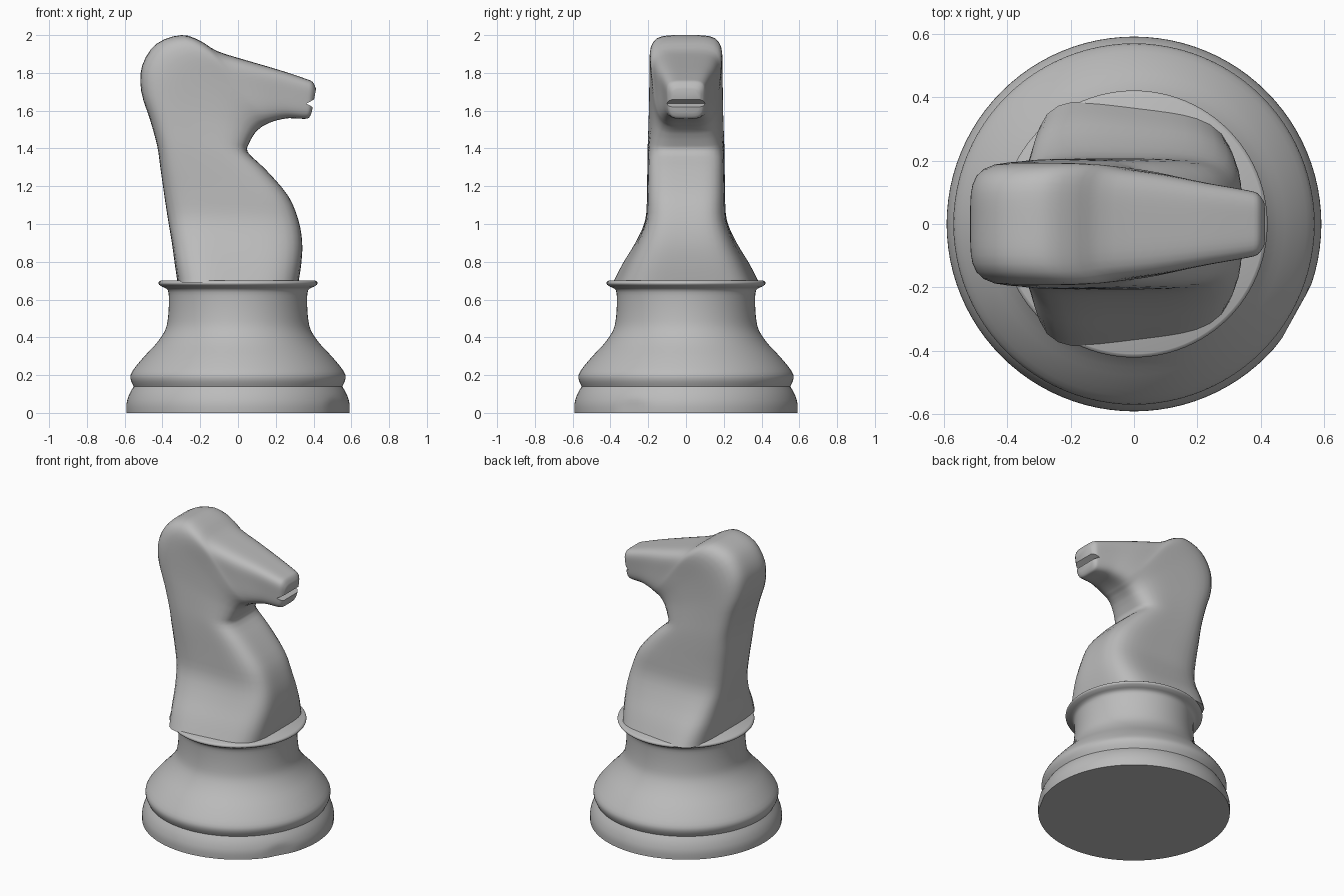
import bpy
import bmesh
from math import sin, cos, pi, radians
from mathutils import Vector

cube = bpy.data.objects.get("Cube")
if cube:
    bpy.data.objects.remove(cube, do_unlink=True)

# Single stone-grey material
grey = bpy.data.materials.new("stone grey")
grey.use_nodes = True
colour = (0.5, 0.5, 0.5, 1)
grey.diffuse_color = colour
for node in grey.node_tree.nodes:
    if node.type == 'BSDF_PRINCIPLED':
        node.inputs["Base Color"].default_value = colour


def spline(points, steps):
    """Smooth curve through tuples of any length."""
    result = []
    last = len(points) - 1
    for i in range(last):
        quad = [points[max(0, min(last, i + k))] for k in (-1, 0, 1, 2)]
        for s in range(steps):
            t = s / steps
            result.append(tuple(
                b + 0.5 * t * (c - a + t * (2 * a - 5 * b + 4 * c - d
                               + t * (3 * (b - c) + d - a)))
                for a, b, c, d in zip(*quad)))
    return result + [points[-1]]


def loft(bm, rings):
    """Skin closed rings of coordinates and cap both ends."""
    loops = [[bm.verts.new(co) for co in ring] for ring in rings]
    for low, high in zip(loops, loops[1:]):
        for i in range(len(low)):
            j = (i + 1) % len(low)
            bm.faces.new((low[i], low[j], high[j], high[i]))
    bm.faces.new(loops[0])
    bm.faces.new(loops[-1])


def make_object(name, bm):
    bmesh.ops.recalc_face_normals(bm, faces=bm.faces)
    mesh = bpy.data.meshes.new(name)
    bm.to_mesh(mesh)
    bm.free()
    mesh.materials.append(grey)
    obj = bpy.data.objects.new(name, mesh)
    bpy.context.collection.objects.link(obj)
    return obj


def activate(obj):
    bpy.ops.object.select_all(action='DESELECT')
    obj.select_set(True)
    bpy.context.view_layer.objects.active = obj


def smooth(obj, degrees):
    activate(obj)
    bpy.ops.object.shade_smooth_by_angle(angle=radians(degrees))


# Turned pedestal: foot band, bell-shaped body and collar (radius, height)
foot = [(0.59, 0), (0.59, 0.05), (0.575, 0.1), (0.552, 0.14)]
body = [(0.552, 0.14), (0.569, 0.18), (0.56, 0.22), (0.5, 0.295),
        (0.43, 0.37), (0.385, 0.44), (0.37, 0.51), (0.366, 0.6),
        (0.372, 0.65), (0.4, 0.667)]
collar = [(0.4, 0.667), (0.419, 0.68), (0.42, 0.692), (0.41, 0.7)]
profile = spline(foot, 3)[:-1] + spline(body, 3)[:-1] + spline(collar, 3)
SIDES = 96
bm = bmesh.new()
loft(bm, [[(r * cos(2 * pi * i / SIDES), r * sin(2 * pi * i / SIDES), z)
           for i in range(SIDES)] for r, z in profile])
# Small worn flat on the foot
worn = Vector((cos(radians(-29)), sin(radians(-29)), 0))
for v in bm.verts:
    excess = v.co.dot(worn) - 0.583
    if excess > 0:
        v.co -= worn * excess
pedestal = make_object("pedestal", bm)
smooth(pedestal, 35)

# Horse cross-sections from the shoulders, up the neck, round to the muzzle:
# back x, back z, front x, front z, half width at back, half width at front
sections = [
    (-0.32, 0.69, 0.32, 0.69, 0.41, 0.33),
    (-0.335, 0.79, 0.335, 0.79, 0.355, 0.29),
    (-0.35, 0.9, 0.34, 0.9, 0.28, 0.245),
    (-0.37, 1.02, 0.32, 1.02, 0.22, 0.21),
    (-0.39, 1.15, 0.265, 1.15, 0.208, 0.205),
    (-0.41, 1.29, 0.145, 1.29, 0.208, 0.2),
    (-0.427, 1.41, 0.052, 1.38, 0.208, 0.195),
    (-0.465, 1.55, 0.06, 1.43, 0.206, 0.185),
    (-0.512, 1.7, 0.085, 1.475, 0.205, 0.175),
    (-0.507, 1.84, 0.1, 1.493, 0.205, 0.17),
    (-0.43, 1.955, 0.115, 1.506, 0.205, 0.165),
    (-0.3, 2.0, 0.13, 1.517, 0.205, 0.16),
    (-0.2, 1.97, 0.15, 1.527, 0.2, 0.155),
    (-0.11, 1.915, 0.17, 1.537, 0.185, 0.15),
    (0.05, 1.865, 0.21, 1.55, 0.165, 0.135),
    (0.22, 1.815, 0.27, 1.56, 0.135, 0.115),
    (0.355, 1.77, 0.345, 1.557, 0.112, 0.098),
    (0.395, 1.752, 0.375, 1.562, 0.1, 0.09),
    (0.413, 1.715, 0.39, 1.59, 0.075, 0.07),
]


def rounded_section(bx, bz, fx, fz, wb, wf, count=56, power=4.5):
    """Rounded rectangle spanning the back point to the front point."""
    ring = []
    for i in range(count):
        c, s = cos(2 * pi * i / count), sin(2 * pi * i / count)
        radius = (abs(c) ** power + abs(s) ** power) ** (-1 / power)
        t = (1 + c * radius) / 2
        ring.append((bx + (fx - bx) * t, s * radius * (wb + (wf - wb) * t),
                     bz + (fz - bz) * t))
    return ring


bm = bmesh.new()
loft(bm, [rounded_section(*s) for s in spline(sections, 3)])
horse = make_object("horse_bust", bm)

# Mouth slit cut into the muzzle
bm = bmesh.new()
wedge = [(0.362, 1.637), (0.45, 1.685), (0.45, 1.59)]
loft(bm, [[(x, y, z) for x, z in wedge] for y in (-0.2, 0.2)])
cutter = make_object("mouth_cutter", bm)
cutter.hide_render = True
cut = horse.modifiers.new("mouth", 'BOOLEAN')
cut.operation = 'DIFFERENCE'
cut.solver = 'EXACT'
cut.object = cutter
activate(horse)
bpy.ops.object.modifier_apply(modifier=cut.name)
bpy.data.objects.remove(cutter, do_unlink=True)
smooth(horse, 40)
